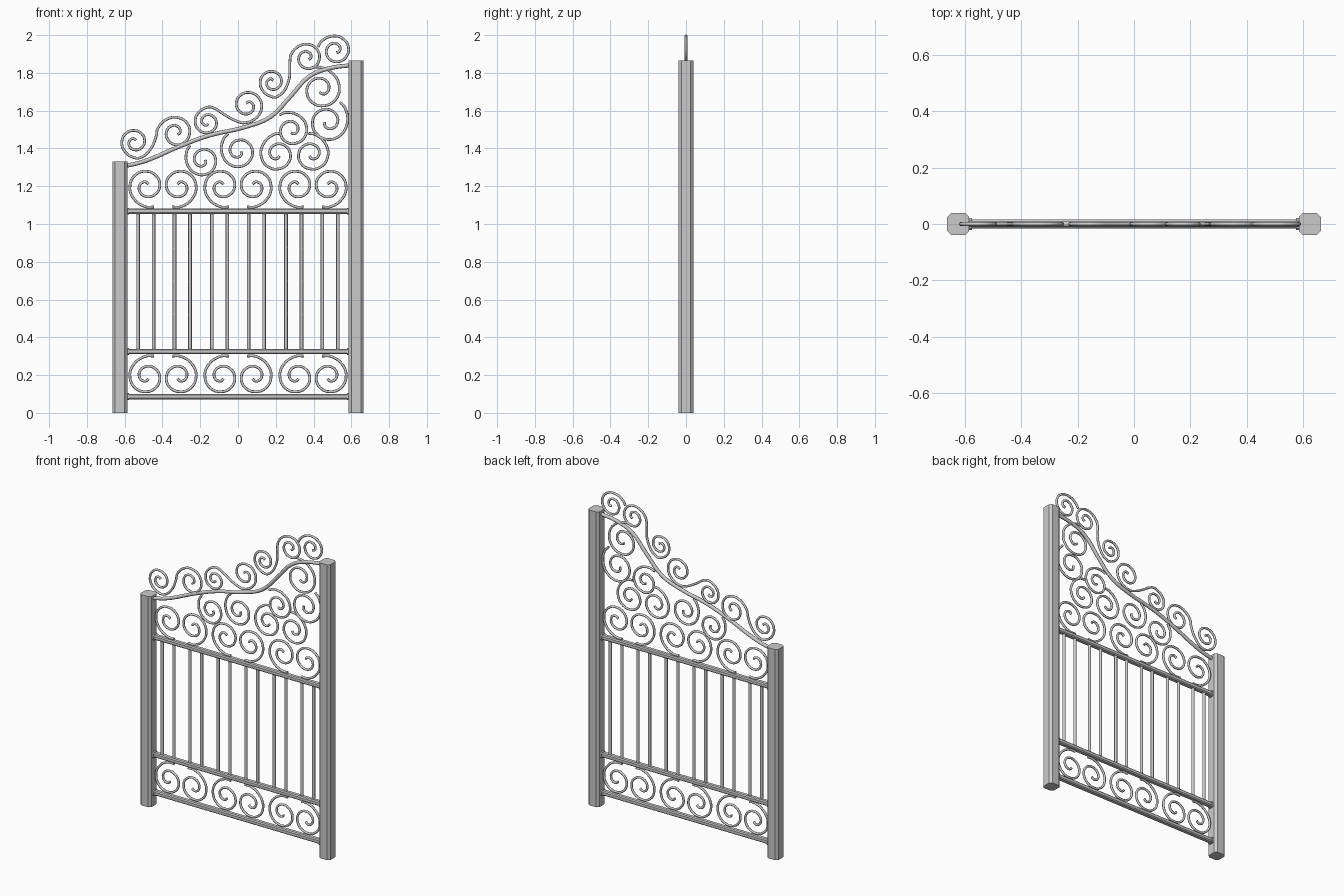
import bpy, bmesh
from math import cos, sin, radians

if "Cube" in bpy.data.objects:
    bpy.data.objects.remove(bpy.data.objects["Cube"])

TUBE = 0.0072
# spiral shape: (turn angle, radius factor), outer end to inner hook
SPIRAL = [(0, 1.58), (20, 1.48), (65, 1.24), (110, 1.12), (155, 1.05), (200, 1.0),
          (245, 0.99), (290, 0.96), (335, 0.88), (380, 0.76), (425, 0.61),
          (470, 0.45), (515, 0.33), (560, 0.25), (620, 0.2)]


def spiral(cx, cz, r, start, turn):
    """Points in the xz plane from the outer end inwards; turn +1 is anticlockwise."""
    pts = []
    for t, f in SPIRAL:
        a = radians(start + turn * t)
        pts.append((cx + r * f * cos(a), cz + r * f * sin(a)))
    return pts


def tube(name, pts, radius=TUBE):
    cu = bpy.data.curves.new(name, 'CURVE')
    cu.dimensions = '3D'
    cu.bevel_depth = radius
    cu.bevel_resolution = 2
    cu.resolution_u = 4
    cu.use_fill_caps = True
    sp = cu.splines.new('BEZIER')
    sp.bezier_points.add(len(pts) - 1)
    for bp, (x, z) in zip(sp.bezier_points, pts):
        bp.co = (x, 0, z)
        bp.handle_left_type = bp.handle_right_type = 'AUTO'
    sp.use_smooth = True
    ob = bpy.data.objects.new(name, cu)
    bpy.context.collection.objects.link(ob)
    return ob


def prism(name, profile, depth, to_world):
    """Extrude a 2D profile from depth[0] to depth[1]."""
    bm = bmesh.new()
    rings = [[bm.verts.new(to_world(a, b, d)) for a, b in profile] for d in depth]
    n = len(profile)
    for i in range(n):
        j = (i + 1) % n
        bm.faces.new((rings[0][i], rings[0][j], rings[1][j], rings[1][i]))
    bm.faces.new(rings[0])
    bm.faces.new(rings[1])
    bmesh.ops.recalc_face_normals(bm, faces=bm.faces)
    me = bpy.data.meshes.new(name)
    bm.to_mesh(me)
    bm.free()
    ob = bpy.data.objects.new(name, me)
    bpy.context.collection.objects.link(ob)
    return ob


def chamfered(w, h, c):
    return [(w, c - h), (w, h - c), (w - c, h), (c - w, h),
            (-w, h - c), (-w, c - h), (c - w, -h), (w - c, -h)]


# posts with chamfered corners
for name, x, top in (("left_post", -0.625, 1.33), ("right_post", 0.625, 1.865)):
    prism(name, chamfered(0.039, 0.039, 0.014), (0, top),
          lambda a, b, d, x=x: (x + a, b, d))

# horizontal rails with small collars at the posts
for name, z in (("bottom_rail", 0.086), ("middle_rail", 0.325), ("upper_rail", 1.068)):
    prism(name, chamfered(0.016, 0.014, 0.006), (-0.6, 0.6),
          lambda a, b, d, z=z: (d, a, z + b))
    for s in (-1, 1):
        prism(name + "_collar", chamfered(0.021, 0.018, 0.007), (s * 0.576, s * 0.595),
              lambda a, b, d, z=z: (d, a, z + b))

# upright bars in pairs
for x in (0.056, 0.138, 0.254, 0.336, 0.447, 0.529):
    for s in (-1, 1):
        tube("upright_bar", [(s * x, 0.325), (s * x, 1.068)], 0.0095)

# curved top rail
tube("curved_top_rail", [(-0.6, 1.307), (-0.53, 1.322), (-0.466, 1.343), (-0.307, 1.412),
                         (-0.148, 1.47), (0.037, 1.513), (0.17, 1.566), (0.275, 1.672),
                         (0.38, 1.783), (0.487, 1.825), (0.6, 1.841)], 0.011)

# scroll pairs under the middle rail and on the upper rail
for cx in (-0.397, 0, 0.397):
    for s in (-1, 1):
        x = cx + s * 0.09
        start = 90 + s * 20
        tube("bottom_scroll", spiral(x, 0.188, 0.076, start, -s))
        tube("upper_scroll", spiral(x, 1.203, 0.076, -start, s))

# single scrolls filling the space under the curved rail, and the top one
for x, z, r, start, turn in ((-0.185, 1.333, 0.068, 130, 1), (0.005, 1.38, 0.0725, 120, 1),
                             (0.206, 1.365, 0.074, 80, 1), (0.289, 1.494, 0.069, 130, -1),
                             (0.475, 1.534, 0.082, 60, -1), (0.392, 1.365, 0.074, 100, -1),
                             (0.444, 1.709, 0.084, 120, -1), (0.521, 1.92, 0.0625, 170, -1)):
    tube("panel_scroll", spiral(x, z, r, start, turn))

# double scrolls riding on the curved rail
for a, mid, b in (((-0.55, 1.437, 0.058, 290, -1), (-0.471, 1.386), (-0.325, 1.486, 0.069, 190, -1)),
                  ((-0.166, 1.537, 0.054, 70, 1), (-0.069, 1.577), (0.053, 1.631, 0.0655, 240, 1)),
                  ((0.178, 1.754, 0.054, 290, -1), (0.265, 1.746), (0.37, 1.882, 0.061, 190, -1))):
    tube("crest_scroll", spiral(*a)[::-1] + [mid] + spiral(*b))
